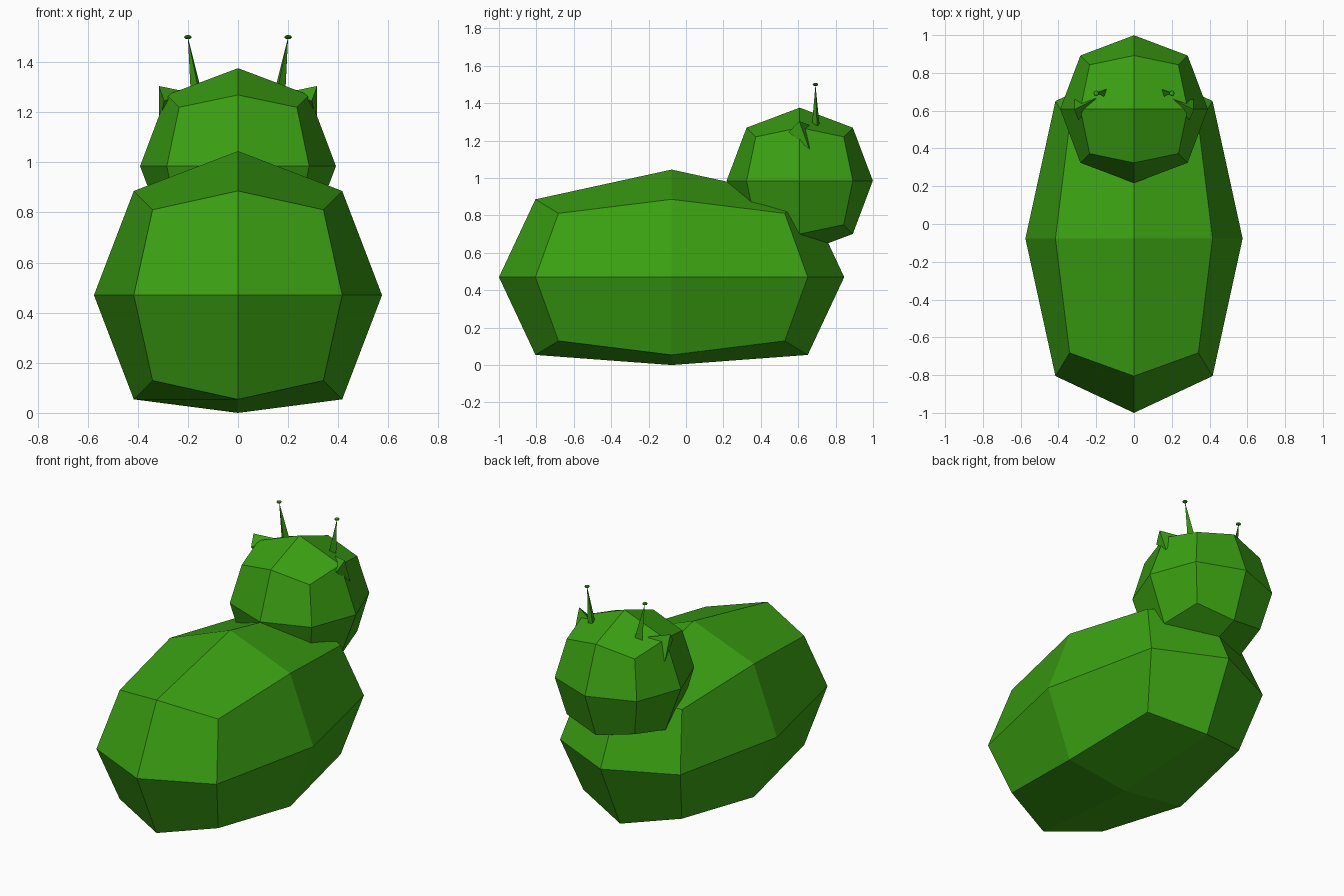
import bpy, bmesh
from mathutils import Vector

cube = bpy.data.objects.get("Cube")
if cube:
    bpy.data.objects.remove(cube, do_unlink=True)

green = bpy.data.materials.new("leaf green")
green.use_nodes = True
colour = (0.043, 0.352, 0.006, 1)
green.diffuse_color = colour
green.node_tree.nodes["Principled BSDF"].inputs["Base Color"].default_value = colour


def finish(bm, name):
    bmesh.ops.recalc_face_normals(bm, faces=bm.faces)
    mesh = bpy.data.meshes.new(name)
    bm.to_mesh(mesh)
    bm.free()
    mesh.materials.append(green)
    obj = bpy.data.objects.new(name, mesh)
    bpy.context.collection.objects.link(obj)
    return obj


def rounded_box(name, centre, reach, bottom=None):
    """Cube cut once per side; reach[axis] = offsets of face, edge and corner points."""
    bm = bmesh.new()
    bmesh.ops.create_cube(bm, size=2)
    bmesh.ops.subdivide_edges(bm, edges=bm.edges, cuts=1, use_grid_fill=True)
    for v in bm.verts:
        signs = [round(c) for c in v.co]
        kind = sum(map(abs, signs)) - 1
        v.co = Vector(centre) + Vector([s * reach[i][kind] for i, s in enumerate(signs)])
        if bottom is not None and signs == [0, 0, -1]:
            v.co.z = bottom
    return finish(bm, name)


def spike(name, tip, base):
    """Three-sided spike with its base sunk into the head."""
    bm = bmesh.new()
    top = bm.verts.new(tip)
    ring = [bm.verts.new(Vector(tip) + (Vector(p) - Vector(tip)) * 1.2) for p in base]
    bm.faces.new(ring)
    for i in range(3):
        bm.faces.new((top, ring[i], ring[(i + 1) % 3]))
    return finish(bm, name)


# Body with a flattened belly
wide = (0.575, 0.416, 0.341)
rounded_box("body", (0, -0.077, 0.47),
            (wide, (0.923, 0.728, 0.605), wide), bottom=0.0)

# Head
round_reach = (0.391, 0.284, 0.235)
rounded_box("head", (0, 0.608, 0.985), (round_reach,) * 3)

# Ears and feelers, one set per side
for side, s in (("left", 1), ("right", -1)):
    spike(side + "_ear", (s * 0.316, 0.605, 1.305),
          [(s * 0.315, 0.65, 1.18), (s * 0.22, 0.655, 1.285), (s * 0.298, 0.558, 1.255)])
    spike(side + "_feeler", (s * 0.2, 0.692, 1.5),
          [(s * 0.19, 0.7, 1.3), (s * 0.15, 0.712, 1.3), (s * 0.16, 0.675, 1.3)])
    bm = bmesh.new()
    bmesh.ops.create_uvsphere(bm, u_segments=8, v_segments=6, radius=0.015)
    for v in bm.verts:
        v.co.z *= 0.55
        v.co += Vector((s * 0.2, 0.692, 1.5))
    finish(bm, side + "_feeler_tip")
